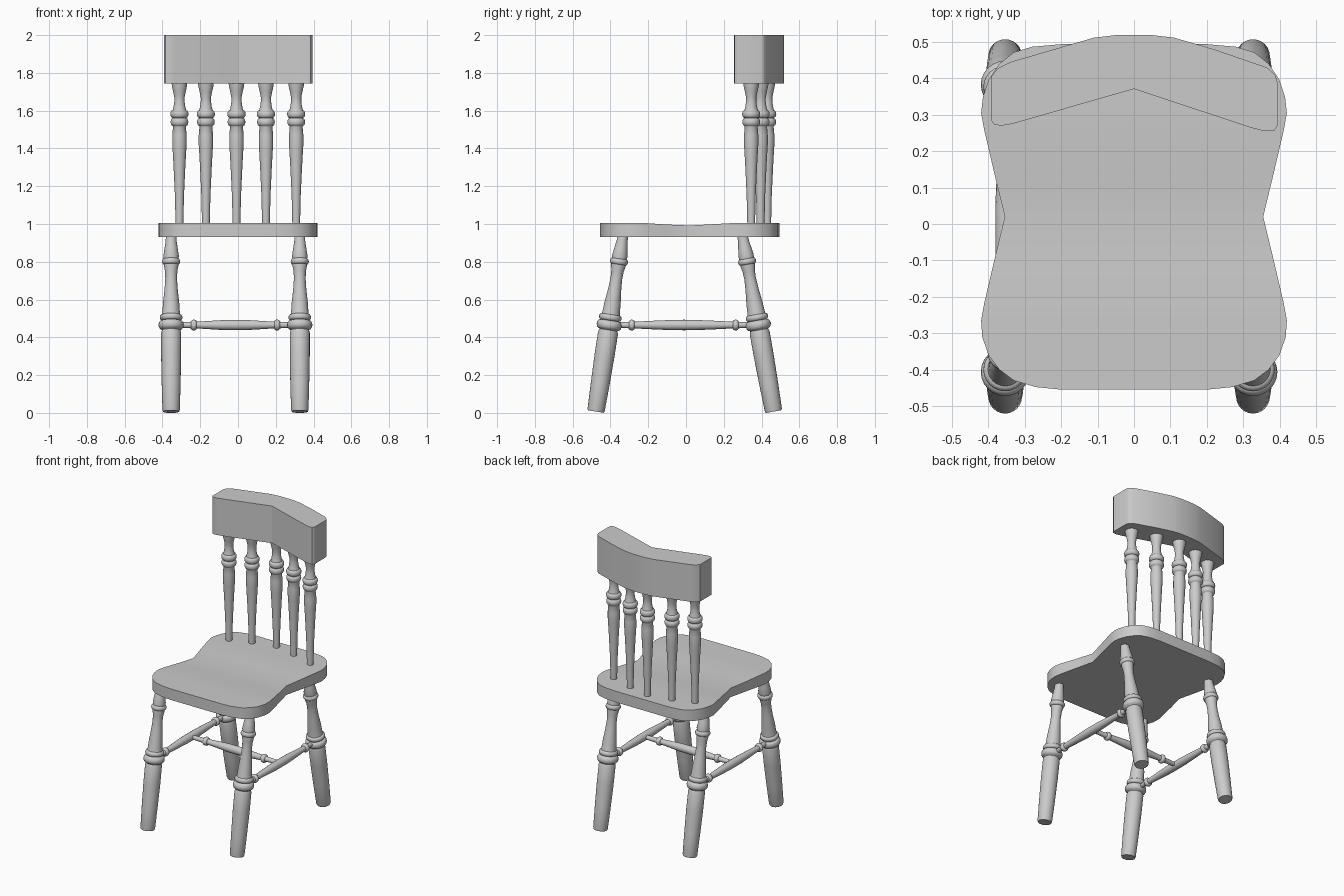
import bpy, bmesh, math
from mathutils import Vector

if "Cube" in bpy.data.objects:
    bpy.data.objects.remove(bpy.data.objects["Cube"])


def finish(name, bm, angle=35):
    bmesh.ops.recalc_face_normals(bm, faces=bm.faces)
    me = bpy.data.meshes.new(name)
    bm.to_mesh(me)
    bm.free()
    ob = bpy.data.objects.new(name, me)
    bpy.context.collection.objects.link(ob)
    bpy.ops.object.select_all(action='DESELECT')
    ob.select_set(True)
    bpy.context.view_layer.objects.active = ob
    bpy.ops.object.shade_smooth_by_angle(angle=math.radians(angle))
    return ob


def bridge(bm, a, b):
    n = len(a)
    for i in range(n):
        bm.faces.new((a[i], a[(i + 1) % n], b[(i + 1) % n], b[i]))


def turned(name, p0, p1, profile, sides=24):
    """Lathe-turned rod from p0 to p1; profile is (fraction, radius)."""
    p0, p1 = Vector(p0), Vector(p1)
    rot = (p1 - p0).to_track_quat('Z', 'Y')
    bm = bmesh.new()
    rings = []
    for t, r in profile:
        c = p0.lerp(p1, t)
        rings.append([bm.verts.new(c + rot @ Vector((
            r * math.cos(2 * math.pi * i / sides),
            r * math.sin(2 * math.pi * i / sides), 0))) for i in range(sides)])
    for a, b in zip(rings, rings[1:]):
        bridge(bm, a, b)
    bm.faces.new(rings[0])
    bm.faces.new(rings[-1])
    return finish(name, bm, 50)


def bead(z, h, r, base):
    """Rounded ring of half height h and radius r on a rod of radius base."""
    return [(z + h * math.sin(a), base + (r - base) * math.cos(a))
            for a in [math.radians(d) for d in (-90, -60, -30, 0, 30, 60, 90)]]


# Seat: waisted outline, top gently dished across the middle
half = [(0.2, -0.455), (0.27, -0.448), (0.33, -0.43), (0.37, -0.4), (0.4, -0.36),
        (0.417, -0.31), (0.42, -0.265), (0.412, -0.22), (0.384, -0.1), (0.355, 0.02),
        (0.384, 0.14), (0.412, 0.26), (0.42, 0.305), (0.415, 0.35), (0.4, 0.395),
        (0.37, 0.44), (0.33, 0.472), (0.28, 0.487), (0.2, 0.494)]
outline = half + [(-x, y) for x, y in reversed(half)]


def dish(y):
    d = min(1, abs(y - 0.01) / 0.27)
    return 1.006 - 0.014 * (1 - d * d * (3 - 2 * d))


bm = bmesh.new()
bottom = [bm.verts.new((x, y, 0.93)) for x, y in outline]
top = [bm.verts.new((x, y, dish(y))) for x, y in outline]
bridge(bm, bottom, top)
bm.faces.new(bottom)
n = len(half)
for i in range(n - 1):
    bm.faces.new((top[i], top[i + 1], top[2 * n - 2 - i], top[2 * n - 1 - i]))
finish("seat", bm)

# Backrest: V-shaped front, curved back
crest = [(-0.392, 0.285), (-0.385, 0.274), (-0.365, 0.27), (-0.335, 0.275), (0, 0.371),
         (0.32, 0.265), (0.36, 0.255), (0.385, 0.257), (0.394, 0.27),
         (0.394, 0.39), (0.388, 0.41), (0.365, 0.43), (0.22, 0.48), (0.11, 0.512),
         (0.05, 0.519), (0, 0.52), (-0.05, 0.519), (-0.11, 0.512), (-0.22, 0.48),
         (-0.34, 0.445), (-0.375, 0.427), (-0.392, 0.405)]
bm = bmesh.new()
low = [bm.verts.new((x, y, 1.745)) for x, y in crest]
high = [bm.verts.new((x, y, 2.0)) for x, y in crest]
bridge(bm, low, high)
bm.faces.new(low)
bm.faces.new(high)
finish("backrest", bm, 30)

# Back spindles
heights = [(0.98, 0.02), (1.15, 0.024), (1.3, 0.031), (1.39, 0.036), (1.42, 0.038),
           (1.47, 0.038), (1.515, 0.034)]
heights += bead(1.54, 0.02, 0.047, 0.036) + bead(1.582, 0.02, 0.048, 0.036)
heights += [(1.62, 0.031), (1.65, 0.027), (1.67, 0.027), (1.7, 0.033), (1.73, 0.04), (1.76, 0.043)]
spindle = [((z - 0.98) / 0.78, r) for z, r in heights]
for i, (x, y) in enumerate([(-0.31, 0.345), (-0.17, 0.395), (-0.008, 0.43),
                            (0.148, 0.395), (0.308, 0.345)]):
    turned(f"back_spindle_{i + 1}", (x, y, 0.98), (x, y, 1.76), spindle)

# Splayed legs
heights = [(0, 0.043), (0.01, 0.046), (0.15, 0.05), (0.3, 0.053), (0.42, 0.053), (0.435, 0.048)]
heights += bead(0.462, 0.024, 0.067, 0.05) + bead(0.502, 0.016, 0.06, 0.048)
heights += [(0.53, 0.046), (0.58, 0.043), (0.65, 0.035), (0.71, 0.031), (0.75, 0.033), (0.78, 0.039)]
heights += bead(0.8, 0.015, 0.048, 0.039)
heights += [(0.83, 0.041), (0.87, 0.035), (0.91, 0.029), (0.95, 0.027)]
leg = [(z / 0.95, r) for z, r in heights]
LEFT, RIGHT = -0.354, 0.327
for side, x in (("left", LEFT), ("right", RIGHT)):
    turned(f"front_leg_{side}", (x, -0.477, 0.007), (x, -0.332, 0.95), leg)
    turned(f"back_leg_{side}", (x, 0.464, 0.007), (x, 0.297, 0.95), leg)


# Stretchers: thin ends, a bead near each end, swelling middle
def stretcher(name, p0, p1, inset):
    length = (Vector(p1) - Vector(p0)).length
    b = inset / length
    h = 0.015 / length
    left = [(0, 0.014), (b - 1.6 * h, 0.016)] + bead(b, h, 0.029, 0.018)
    left += [(b + 1.5 * h, 0.018), (b + 0.15, 0.023), (0.42, 0.027)]
    turned(name, p0, p1, left + [(1 - t, r) for t, r in reversed(left)], 16)


for side, x in (("left", LEFT), ("right", RIGHT)):
    stretcher(f"side_stretcher_{side}", (x, -0.407, 0.465), (x, 0.383, 0.465), 0.12)
stretcher("cross_stretcher", (LEFT, -0.01, 0.465), (RIGHT, -0.01, 0.465), 0.12)
